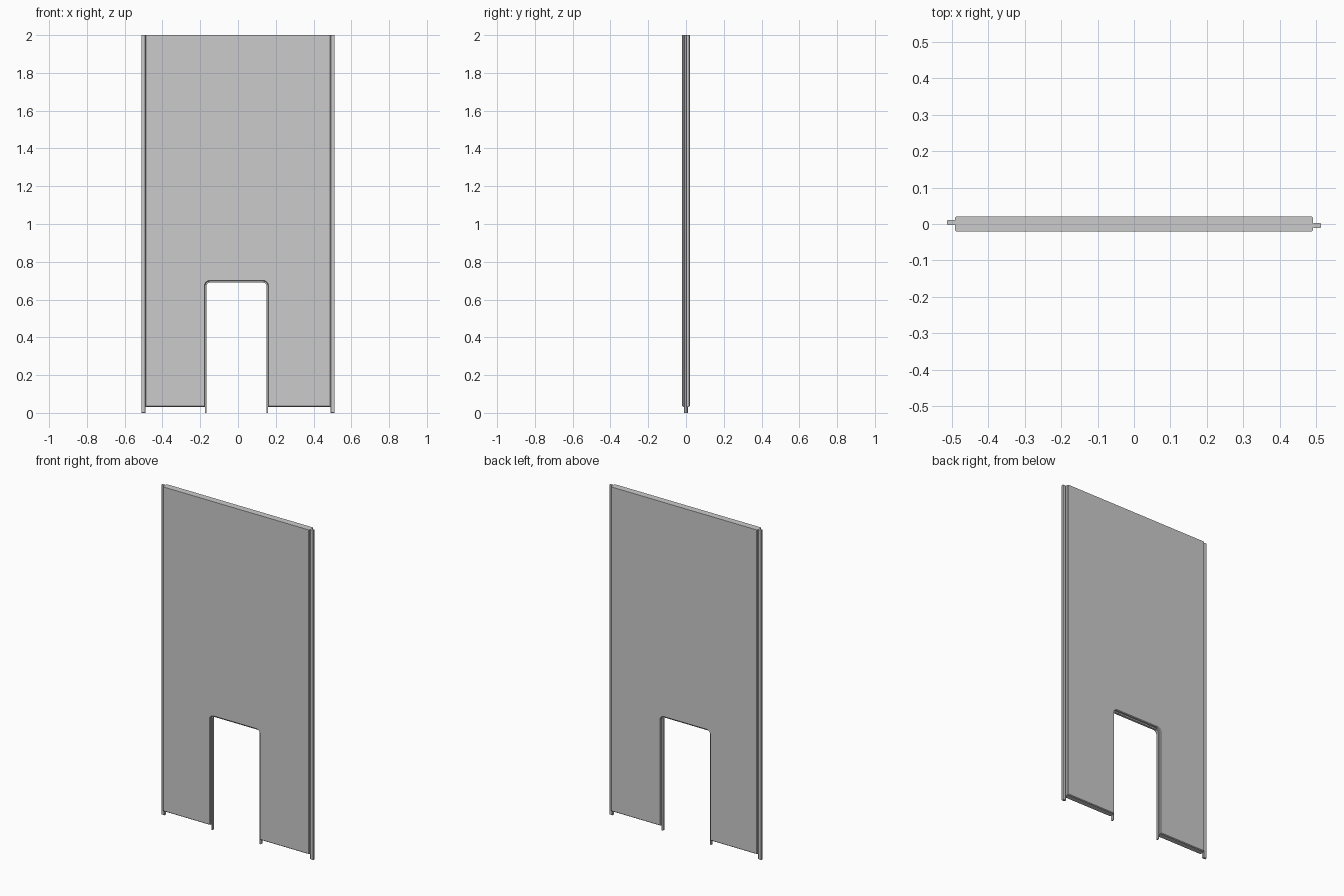
import bpy, bmesh, math

if "Cube" in bpy.data.objects:
    bpy.data.objects.remove(bpy.data.objects["Cube"])

H = 2.0        # overall height
BASE = 0.032   # underside of the panel body


def arch(x0, x1, top, r, base, seg=6):
    """Outline of a doorway with rounded upper corners, left foot to right foot."""
    pts = [(x0, base)]
    for i in range(seg + 1):
        a = math.pi - i * math.pi / 2 / seg
        pts.append((x0 + r + r * math.cos(a), top - r + r * math.sin(a)))
    for i in range(seg + 1):
        a = math.pi / 2 - i * math.pi / 2 / seg
        pts.append((x1 - r + r * math.cos(a), top - r + r * math.sin(a)))
    return pts + [(x1, base)]


def extrude_outline(name, pts, y0, y1, chamfer=0):
    """Extrude an x-z outline from y0 to y1, chamfering all rims but the top."""
    bm = bmesh.new()
    face = bm.faces.new([bm.verts.new((x, y0, z)) for x, z in pts])
    ext = bmesh.ops.extrude_face_region(bm, geom=[face])
    new = [v for v in ext["geom"] if isinstance(v, bmesh.types.BMVert)]
    bmesh.ops.translate(bm, verts=new, vec=(0, y1 - y0, 0))
    bmesh.ops.recalc_face_normals(bm, faces=bm.faces)
    if chamfer:
        rims = [e for e in bm.edges
                if abs(e.verts[0].co.y - e.verts[1].co.y) < 1e-6
                and min(v.co.z for v in e.verts) < H - 1e-4]
        rims = [e for e in rims]
        bmesh.ops.bevel(bm, geom=rims, offset=chamfer, segments=1,
                        profile=0.5, affect='EDGES')
    mesh = bpy.data.meshes.new(name)
    bm.to_mesh(mesh)
    bm.free()
    obj = bpy.data.objects.new(name, mesh)
    bpy.context.collection.objects.link(obj)
    return obj


def rect(x0, x1, z0, z1):
    return [(x0, z0), (x1, z0), (x1, z1), (x0, z1)]


# Thick panel body with the doorway notch
opening = arch(-0.174, 0.158, 0.697, 0.024, BASE)
body = [(-0.491, BASE)] + opening + [(0.491, BASE), (0.491, H), (-0.491, H)]
extrude_outline("panel_body", body, -0.02, 0.02, chamfer=0.004)

# Thin tongue lining the doorway, reaching the floor
outer = arch(-0.174, 0.158, 0.697, 0.024, 0)
inner = arch(-0.166, 0.150, 0.689, 0.016, 0)
extrude_outline("doorway_trim", outer + inner[::-1], -0.007, 0.007)

# Overlapping joint strips on both side edges, offset in depth
for name, side, y0, y1 in (("left_joint_strip", -1, -0.003, 0.011),
                           ("right_joint_strip", 1, -0.011, 0.003)):
    xs = sorted((side * 0.491, side * 0.512))
    extrude_outline(name, rect(xs[0], xs[1], 0, H), y0, y1, chamfer=0.002)
